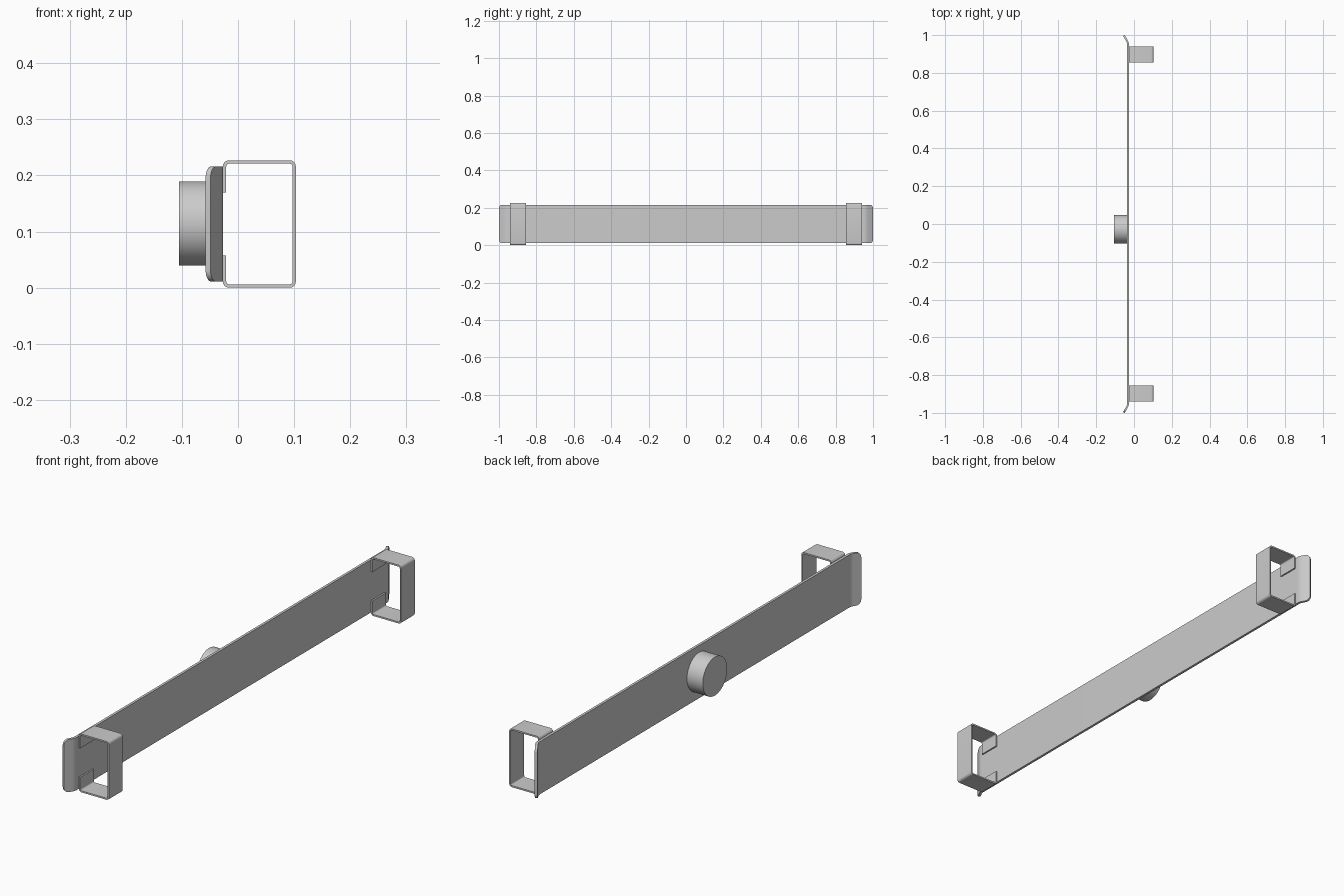
import bpy
import bmesh
from math import pi, sin, cos, sqrt, radians
from mathutils import Vector, Matrix

cube = bpy.data.objects.get("Cube")
if cube:
    bpy.data.objects.remove(cube, do_unlink=True)

# One plain grey for everything
grey = bpy.data.materials.new("plain grey")
grey.use_nodes = True
colour = (0.6, 0.6, 0.6, 1)
grey.diffuse_color = colour
grey.node_tree.nodes["Principled BSDF"].inputs["Base Color"].default_value = colour

MID_Z = 0.1135


def finish(name, bm, thickness=0):
    """Turn a bmesh into a shaded object, thickened to sheet metal if asked."""
    bmesh.ops.recalc_face_normals(bm, faces=bm.faces)
    mesh = bpy.data.meshes.new(name)
    bm.to_mesh(mesh)
    bm.free()
    mesh.materials.append(grey)
    obj = bpy.data.objects.new(name, mesh)
    bpy.context.collection.objects.link(obj)
    bpy.ops.object.select_all(action='DESELECT')
    obj.select_set(True)
    bpy.context.view_layer.objects.active = obj
    if thickness:
        mod = obj.modifiers.new("sheet thickness", 'SOLIDIFY')
        mod.thickness = thickness
        mod.offset = 0
        mod.use_even_offset = True
        bpy.ops.object.modifier_apply(modifier=mod.name)
    bpy.ops.object.shade_smooth_by_angle(angle=radians(30))
    return obj


def strip(name, pairs, thickness):
    """Sheet strip made from pairs of opposite edge points."""
    bm = bmesh.new()
    rows = [(bm.verts.new(a), bm.verts.new(b)) for a, b in pairs]
    for (a, b), (c, d) in zip(rows, rows[1:]):
        bm.faces.new((a, b, d, c))
    return finish(name, bm, thickness)


# Long backing plate: flat bar with both ends bent away and corners rounded
PLATE_X, BEND_Y, BEND_R, BEND = -0.032, 0.95, 0.04, pi / 6
TAIL, HALF_H, CORNER = 0.032, 0.1025, 0.02
half = []
for i in range(7):
    a = BEND * i / 6
    half.append((PLATE_X - BEND_R * (1 - cos(a)), BEND_Y + BEND_R * sin(a), HALF_H))
bx, by, _ = half[-1]
for i in range(9):
    a = pi / 2 * i / 8
    d = TAIL - CORNER + CORNER * sin(a)
    half.append((bx - d * sin(BEND), by + d * cos(BEND), HALF_H - CORNER * (1 - cos(a))))
stations = [(x, -y, h) for x, y, h in reversed(half)] + half
strip("backing_plate",
      [((x, y, MID_Z - h), (x, y, MID_Z + h)) for x, y, h in stations], 0.01)


# Clip outline: open C with rounded corners and short lips against the plate
def rounded(points, r, steps=5):
    path = [points[0]]
    for p, q, s in zip(points, points[1:], points[2:]):
        u, v = (p - q).normalized(), (s - q).normalized()
        centre = q + (u + v) * r
        for i in range(steps + 1):
            a = pi / 2 * i / steps
            path.append(centre - v * r * cos(a) - u * r * sin(a))
    return path + [points[-1]]


x0, x1, z0, z1, gap = -0.024, 0.1, 0.003, 0.224, 0.0565
outline = rounded([Vector(p) for p in (
    (x0, MID_Z + gap), (x0, z1), (x1, z1), (x1, z0), (x0, z0), (x0, MID_Z - gap))], 0.008)

for name, y in (("front_clip", -0.898), ("back_clip", 0.898)):
    strip(name, [((p.x, y - 0.042, p.y), (p.x, y + 0.042, p.y)) for p in outline], 0.006)

# Round knob on the far side of the plate
bm = bmesh.new()
place = Matrix.Translation((-0.07, -0.028, MID_Z + 0.001)) @ Matrix.Rotation(pi / 2, 4, 'Y')
bmesh.ops.create_cone(bm, cap_ends=True, segments=64, radius1=0.075, radius2=0.075,
                      depth=0.07, matrix=place)
finish("round_knob", bm)
